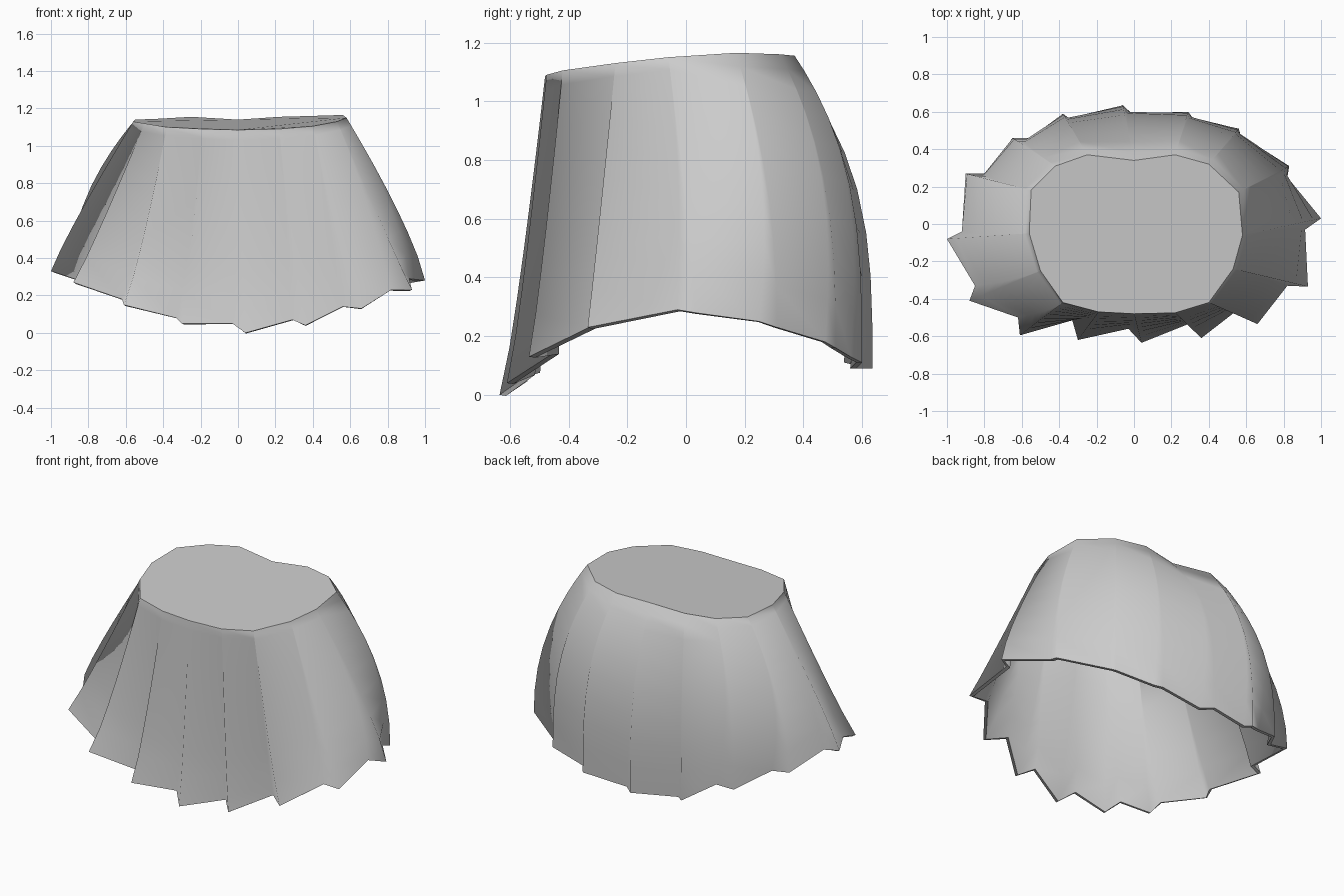
import bpy, bmesh
from mathutils import Vector

cube = bpy.data.objects.get("Cube")
if cube:
    bpy.data.objects.remove(cube, do_unlink=True)

# Waist corners, counterclockwise from the front centre
WAIST = [(0, -.48, 1.085), (.22, -.475, 1.09), (.40, -.42, 1.105), (.53, -.24, 1.13),
         (.58, -.06, 1.15), (.56, .17, 1.165), (.40, .32, 1.16), (.22, .37, 1.155),
         (0, .34, 1.14), (-.25, .37, 1.155), (-.42, .31, 1.145), (-.55, .18, 1.14),
         (-.56, -.05, 1.13), (-.50, -.25, 1.12), (-.38, -.42, 1.10), (-.19, -.47, 1.09)]

# Outer pleat edge at the hem, one per waist corner
TIPS = [(.04, -.635, 0), (.36, -.61, .04), (.66, -.535, .13), (.93, -.335, .23),
        (1.0, .03, .28), (.83, .31, .23), (.56, .51, .16), (.29, .60, .11),
        (-.06, .635, .09), (-.38, .59, .11), (-.65, .46, .20), (-.90, .27, .30),
        (-1.0, -.08, .33), (-.88, -.41, .27), (-.61, -.595, .15), (-.30, -.62, .05)]

# Inner fold at the hem that closes each pleat panel
FOLDS = [(.29, -.535, .07), (.56, -.455, .14), (.82, -.33, .23), (.915, -.03, .29),
         (.82, .25, .25), (.57, .475, .18), (.32, .56, .13), (0, .58, .09),
         (-.34, .56, .11), (-.53, .46, .20), (-.78, .27, .28), (-.92, -.04, .33),
         (-.85, -.33, .28), (-.62, -.50, .18), (-.33, -.515, .08), (-.03, -.56, .05)]

LEVELS = [0, .05, .12, .2, .3, .42, .56, .7, .85, 1]


def flare(y, t):
    """Outward fraction at depth t: full at the back, nearly straight in front."""
    s = y / .635
    power = 1.15 + (2.05 * s if s > 0 else .35 * s)
    return 1 - (1 - t) ** power


def tip_point(i, t):
    top, hem = WAIST[i], TIPS[i]
    f = flare(hem[1], t)
    return Vector((top[0] + (hem[0] - top[0]) * f,
                   top[1] + (hem[1] - top[1]) * f,
                   top[2] + (hem[2] - top[2]) * t))


def fold_point(i, t):
    """Fold tucked behind the next tip, opening gradually towards the hem."""
    k = (i + 1) % len(TIPS)
    return tip_point(k, t) + (Vector(FOLDS[i]) - Vector(TIPS[k])) * t ** 1.7


# Fabric material
fabric = bpy.data.materials.new("light grey fabric")
fabric.use_nodes = True
grey = (.6, .6, .6, 1)
fabric.diffuse_color = grey
bsdf = fabric.node_tree.nodes["Principled BSDF"]
bsdf.inputs["Base Color"].default_value = grey
bsdf.inputs["Roughness"].default_value = .8

# Pleated wall: each panel runs from a tip to the fold under the next tip
n = len(WAIST)
bm = bmesh.new()
rings = []
for t in LEVELS:
    ring = []
    for i in range(n):
        ring.append(bm.verts.new(tip_point(i, t)))
        ring.append(bm.verts.new(fold_point(i, t)))
    rings.append(ring)
for upper, lower in zip(rings, rings[1:]):
    for j in range(2 * n):
        k = (j + 1) % (2 * n)
        bm.faces.new((upper[j], lower[j], lower[k], upper[k]))

# Folds close up at the waist, which is capped
bmesh.ops.remove_doubles(bm, verts=bm.verts, dist=.0005)
borders = [e for e in bm.edges if e.is_boundary]
waist_rim = [e for e in borders if min(v.co.z for v in e.verts) > .9]
bmesh.ops.holes_fill(bm, edges=waist_rim, sides=0)
bmesh.ops.recalc_face_normals(bm, faces=bm.faces)

# Soft pleats, crisp waist and hem
for face in bm.faces:
    face.smooth = True
for edge in borders:
    edge.smooth = False

mesh = bpy.data.meshes.new("pleated_skirt")
bm.to_mesh(mesh)
bm.free()
skirt = bpy.data.objects.new("pleated_skirt", mesh)
bpy.context.collection.objects.link(skirt)
mesh.materials.append(fabric)

# Cloth thickness, grown inward
solid = skirt.modifiers.new("cloth thickness", 'SOLIDIFY')
solid.thickness = .022
solid.offset = -1
